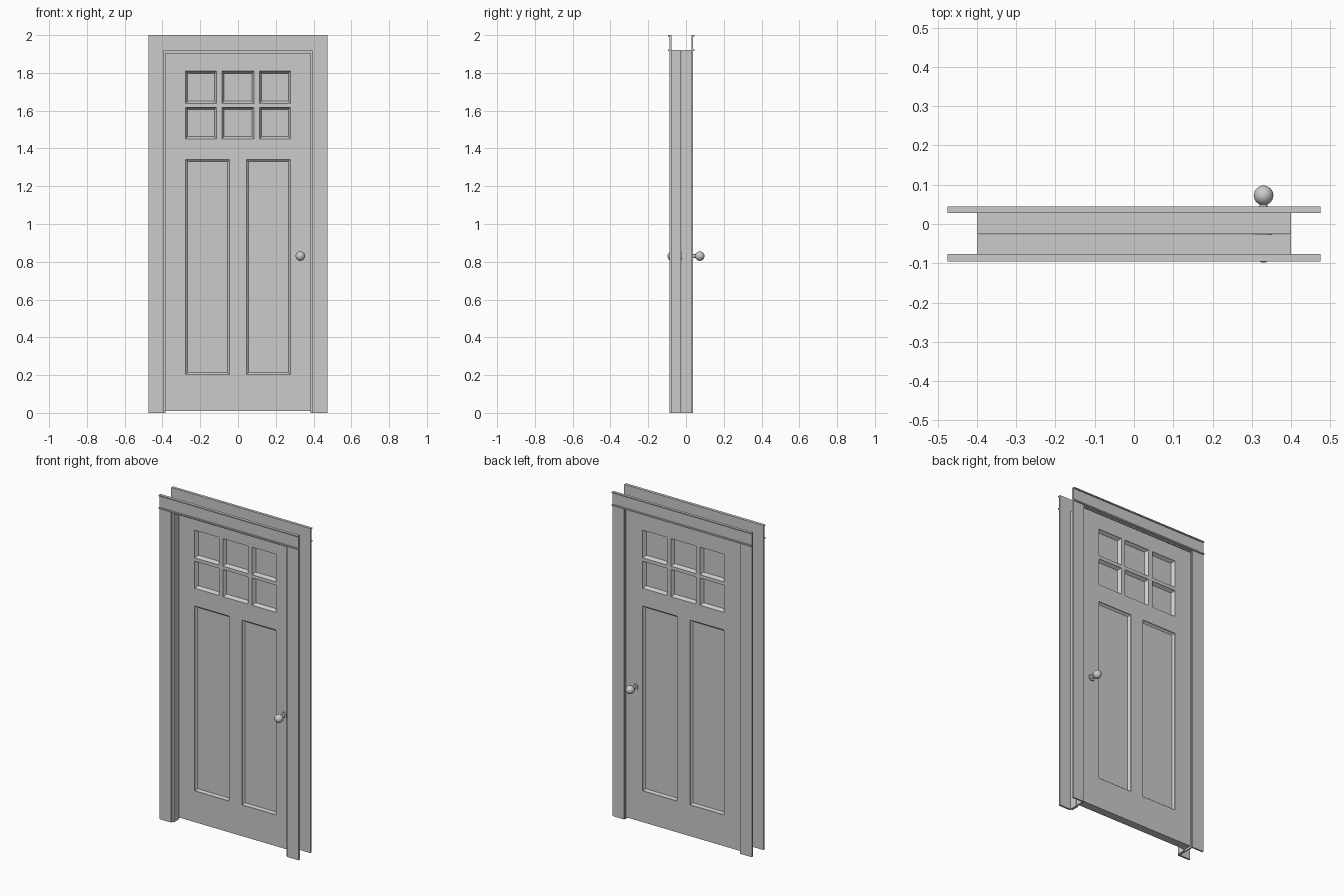
import bpy, bmesh, math
from mathutils import Matrix

if "Cube" in bpy.data.objects:
    bpy.data.objects.remove(bpy.data.objects["Cube"])

DOOR_HALF = 0.025      # half of the door thickness
OPEN_X = 0.278         # inner edge of the stiles


def make_object(name, bm):
    bmesh.ops.recalc_face_normals(bm, faces=bm.faces)
    mesh = bpy.data.meshes.new(name)
    bm.to_mesh(mesh)
    bm.free()
    obj = bpy.data.objects.new(name, mesh)
    bpy.context.collection.objects.link(obj)
    return obj


def box(name, x0, x1, y0, y1, z0, z1):
    bm = bmesh.new()
    bmesh.ops.create_cube(bm, size=1)
    for v in bm.verts:
        v.co.x = (x0, x1)[v.co.x > 0]
        v.co.y = (y0, y1)[v.co.y > 0]
        v.co.z = (z0, z1)[v.co.z > 0]
    return make_object(name, bm)


def inset_panel(name, x0, x1, z0, z1, depth, inset):
    """Recessed field on both door faces, framed by a sloped moulding."""
    bm = bmesh.new()
    for s in (-1, 1):
        loops = []
        for d, i in ((0, 0), (0.004, 0), (depth, inset)):
            y = s * (DOOR_HALF - d)
            corners = ((x0 + i, z0 + i), (x1 - i, z0 + i),
                       (x1 - i, z1 - i), (x0 + i, z1 - i))
            loops.append([bm.verts.new((x, y, z)) for x, z in corners])
        for a, b in zip(loops, loops[1:]):
            for k in range(4):
                n = (k + 1) % 4
                bm.faces.new((a[k], a[n], b[n], b[k]))
        bm.faces.new(loops[-1])
        # face outwards on each side
    obj = make_object(name, bm)
    return obj


def door_part(name, x0, x1, z0, z1):
    return box(name, x0, x1, -DOOR_HALF, DOOR_HALF, z0, z1)


# Casing boards with capped headers, front and back
for side, wall, face, lip in (("front", -0.077, -0.088, -0.095),
                              ("back", 0.028, 0.038, 0.045)):
    y0, y1 = sorted((wall, face))
    l0, l1 = sorted((wall, lip))
    for s, hand in ((-1, "left"), (1, "right")):
        xa, xb = sorted((s * 0.395, s * 0.475))
        box(f"{side}_casing_{hand}", xa, xb, y0, y1, 0, 1.915)
    box(f"{side}_header", -0.475, 0.475, y0, y1, 1.923, 1.993)
    box(f"{side}_header_fillet", -0.475, 0.475, l0, l1, 1.915, 1.923)
    box(f"{side}_header_cap", -0.475, 0.475, l0, l1, 1.993, 2.0)

# Jamb in two depths: the front part is thicker and stops the door
for name, y0, y1, inner, top in (("stop", -0.077, -0.027, 0.384, 1.903),
                                 ("jamb", -0.025, 0.028, 0.393, 1.908)):
    box(f"{name}_left", -0.40, -inner, y0, y1, 0, 1.92)
    box(f"{name}_right", inner, 0.40, y0, y1, 0, 1.92)
    box(f"{name}_head", -inner, inner, y0, y1, top, 1.92)

# Door frame: stiles, rails, mullion
door_part("stile_left", -0.39, -OPEN_X, 0.01, 1.905)
door_part("stile_right", OPEN_X, 0.39, 0.01, 1.905)
for name, z0, z1 in (("bottom_rail", 0.01, 0.202),
                     ("lock_rail", 1.342, 1.451),
                     ("top_rail", 1.809, 1.905),
                     ("glazing_bar", 1.618, 1.639)):
    door_part(name, -OPEN_X, OPEN_X, z0, z1)
door_part("mullion", -0.044, 0.044, 0.202, 1.342)

# Six window panes with upright glazing bars
columns = ((-OPEN_X, -0.113), (-0.085, 0.085), (0.113, OPEN_X))
for r, (z0, z1) in enumerate(((1.451, 1.618), (1.639, 1.809))):
    for c, (x0, x1) in enumerate(columns):
        inset_panel(f"pane_{r}_{c}", x0, x1, z0, z1, 0.021, 0.011)
    for s in (-1, 1):
        xa, xb = sorted((s * 0.085, s * 0.113))
        door_part(f"upright_bar_{r}_{'left' if s < 0 else 'right'}", xa, xb, z0, z1)

# Two tall recessed panels
inset_panel("panel_left", -OPEN_X, -0.044, 0.202, 1.342, 0.014, 0.011)
inset_panel("panel_right", 0.044, OPEN_X, 0.202, 1.342, 0.014, 0.011)

# Knobs on both faces: rose, neck and ball
for s, side in ((-1, "front"), (1, "back")):
    bm = bmesh.new()
    turn = Matrix.Rotation(math.pi / 2, 4, 'X')
    for radius, start, end in ((0.021, 0.025, 0.031), (0.010, 0.031, 0.055)):
        place = Matrix.Translation((0.33, s * (start + end) / 2, 0.83))
        bmesh.ops.create_cone(bm, cap_ends=True, segments=24, radius1=radius,
                              radius2=radius, depth=end - start, matrix=place @ turn)
    ball = Matrix.Translation((0.33, s * 0.073, 0.83))
    bmesh.ops.create_uvsphere(bm, u_segments=24, v_segments=16, radius=0.025,
                              matrix=ball @ turn)
    knob = make_object(f"{side}_knob", bm)
    bpy.context.view_layer.objects.active = knob
    knob.select_set(True)
    bpy.ops.object.shade_smooth_by_angle(angle=math.radians(40))
    knob.select_set(False)
